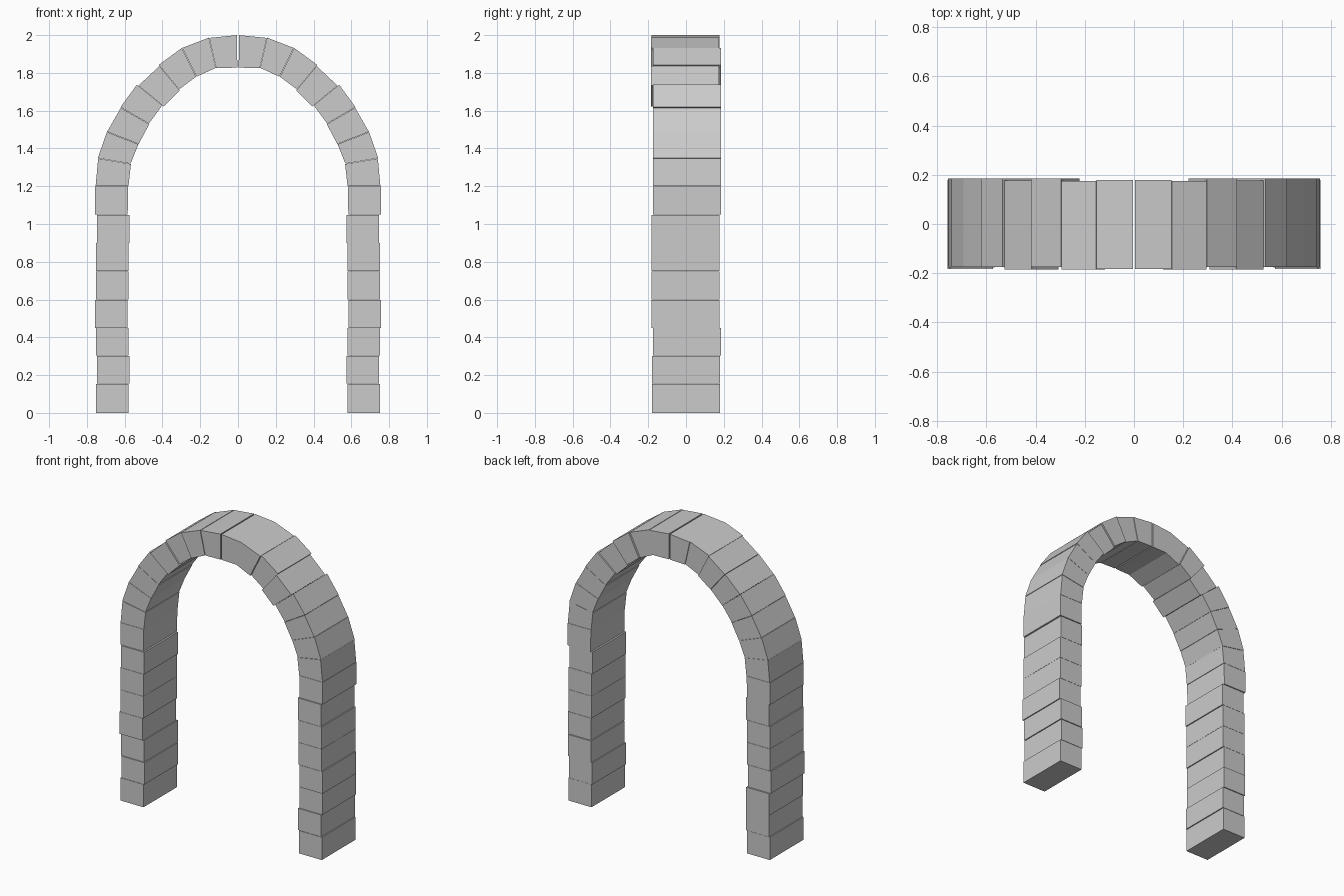
import bpy, bmesh
from mathutils import Vector

if "Cube" in bpy.data.objects:
    bpy.data.objects.remove(bpy.data.objects["Cube"])

# Joint lines of the right half: (outer x, outer z, inner x, inner z)
LEG_Z = [0, 0.155, 0.303, 0.45, 0.60, 0.75, 0.90, 1.05]
joints = [(0.752, z, 0.58, z) for z in LEG_Z] + [
    (0.752, 1.20, 0.578, 1.20), (0.738, 1.348, 0.565, 1.318),
    (0.690, 1.487, 0.523, 1.422), (0.617, 1.615, 0.467, 1.528),
    (0.530, 1.735, 0.396, 1.625), (0.418, 1.840, 0.310, 1.710),
    (0.295, 1.930, 0.219, 1.778), (0.152, 1.985, 0.116, 1.825),
    (0.003, 2.000, 0.003, 1.828)]

# Slight in/out and front/back misalignment of each stone
RADIAL = [0, -0.006, 0, 0.006, 0, 0, -0.006, 0.004,
          0.002, 0.004, 0.003, 0.006, -0.004, 0.003, 0.002, 0]
DEPTH = [0, 0.001, 0.006, -0.002, -0.002, -0.002, -0.002, 0.004,
         0.004, 0.005, 0.005, 0.005, -0.004, 0.006, -0.005, -0.002]
HALF_DEPTH = 0.18


def stone(name, a, b, radial, depth, side):
    """Closed wedge-shaped block between two joint lines."""
    ao, ai, bo, bi = (Vector(p) for p in (a[:2], a[2:], b[:2], b[2:]))
    push = ((ao + bo) - (ai + bi)).normalized() * radial
    gap_a, gap_b = (bo - ao) * 0.008, (bi - ai) * 0.008
    quad = [ao, bo - gap_a, bi - gap_b, ai]
    bm = bmesh.new()
    vs = [bm.verts.new((side * (p.x + push.x), depth - HALF_DEPTH, p.y + push.y))
          for p in quad]
    face = bm.faces.new(vs)
    ext = bmesh.ops.extrude_face_region(bm, geom=[face], use_keep_orig=True)
    top = [e for e in ext["geom"] if isinstance(e, bmesh.types.BMVert)]
    bmesh.ops.translate(bm, verts=top, vec=(0, 2 * HALF_DEPTH, 0))
    bmesh.ops.recalc_face_normals(bm, faces=bm.faces)
    mesh = bpy.data.meshes.new(name)
    bm.to_mesh(mesh)
    bm.free()
    bpy.context.collection.objects.link(bpy.data.objects.new(name, mesh))


# Pillars and curved arch, mirrored left to right
for side, label in ((1, "right"), (-1, "left")):
    for i in range(len(joints) - 1):
        part = "pillar_stone" if i < len(LEG_Z) else "arch_stone"
        r = RADIAL[i] if i < len(joints) - 2 else 0
        stone(f"{part}_{label}_{i + 1}", joints[i], joints[i + 1], r, DEPTH[i], side)
